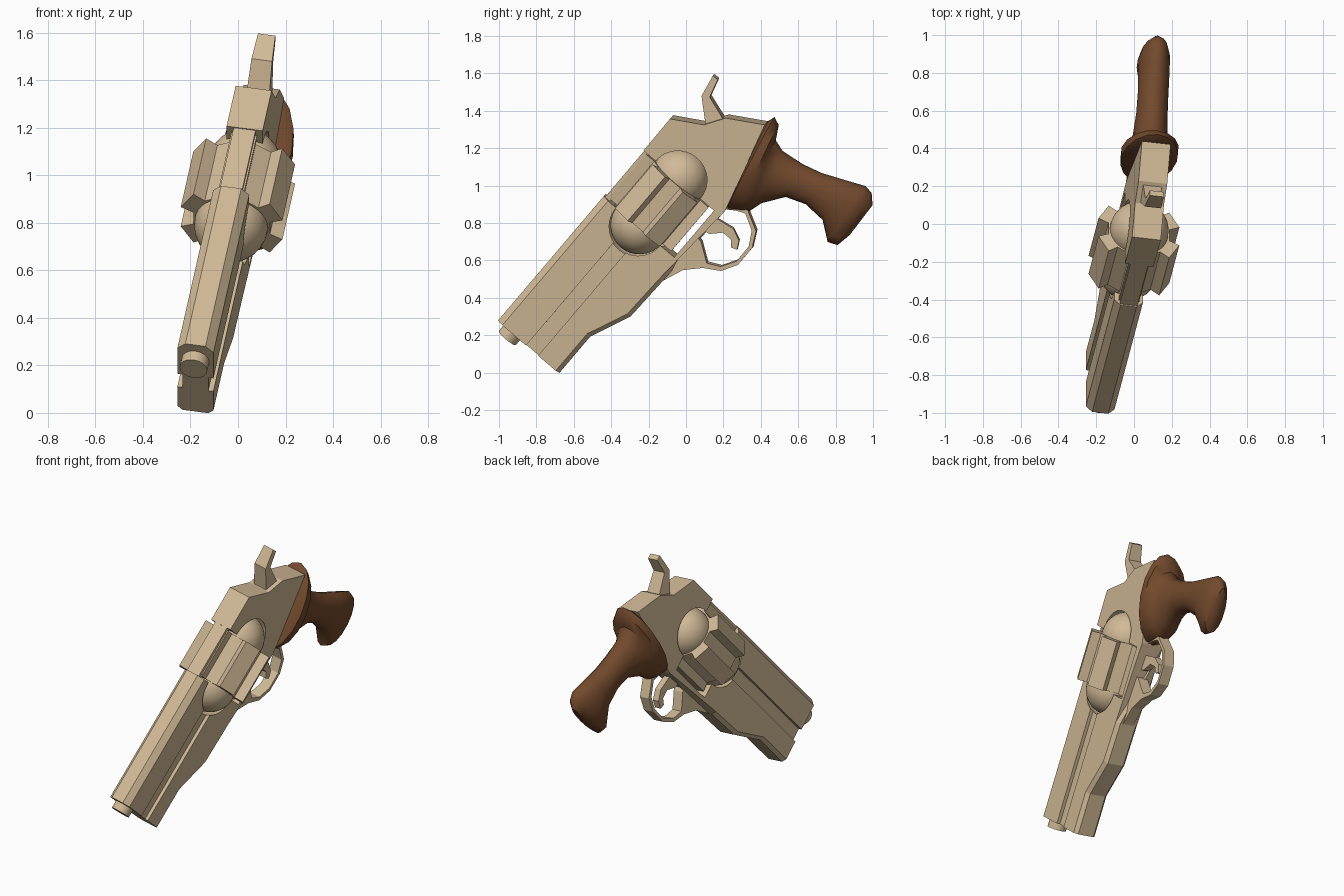
import bpy, bmesh, math
from mathutils import Matrix, Vector

if "Cube" in bpy.data.objects:
    bpy.data.objects.remove(bpy.data.objects["Cube"])

# Gun space: x = sideways, y = along the barrel towards the rear, z = up from the barrel.
POSE = Matrix(((0.985, 0.1726, 0.0, -0.105),
               (-0.112, 0.648, -0.762, 0.0),
               (-0.128, 0.762, 0.648, 0.0),
               (0, 0, 0, 1)))


def material(name, rgb):
    m = bpy.data.materials.new(name)
    m.diffuse_color = (*rgb, 1)
    m.use_nodes = True
    m.node_tree.nodes["Principled BSDF"].inputs["Base Color"].default_value = m.diffuse_color
    return m


TAN = material("tan_metal", (0.64, 0.49, 0.31))
BROWN = material("brown_wood", (0.17, 0.068, 0.026))


def finish(name, bm, mat=TAN, smooth=None):
    bmesh.ops.recalc_face_normals(bm, faces=bm.faces)
    me = bpy.data.meshes.new(name)
    bm.to_mesh(me)
    bm.free()
    me.materials.append(mat)
    me.transform(POSE)
    me.update()
    ob = bpy.data.objects.new(name, me)
    bpy.context.collection.objects.link(ob)
    if smooth:
        bpy.ops.object.select_all(action='DESELECT')
        ob.select_set(True)
        bpy.context.view_layer.objects.active = ob
        bpy.ops.object.shade_smooth_by_angle(angle=math.radians(smooth))
    return ob


def loft(bm, rings):
    rows = [[bm.verts.new(p) for p in r] for r in rings]
    n = len(rows[0])
    for a, b in zip(rows, rows[1:]):
        for i in range(n):
            bm.faces.new((a[i], a[(i + 1) % n], b[(i + 1) % n], b[i]))
    bm.faces.new(rows[0][::-1])
    bm.faces.new(rows[-1])


def prism(profile, half):
    """Side profile (y, z) extruded evenly to both sides."""
    bm = bmesh.new()
    loft(bm, [[(s * half, y, z) for y, z in profile] for s in (-1, 1)])
    return bm


def box(x0, x1, y0, y1, z0, z1):
    bm = bmesh.new()
    loft(bm, [[(x, y0, z0), (x, y1, z0), (x, y1, z1), (x, y0, z1)] for x in (x0, x1)])
    return bm


def sphere(y, z, r):
    bm = bmesh.new()
    bmesh.ops.create_uvsphere(bm, u_segments=32, v_segments=16, radius=r,
                              matrix=Matrix.Translation((0, y, z)))
    return bm


def rod(y0, y1, z, r, n):
    bm = bmesh.new()
    loft(bm, [[(r * math.cos(i * math.tau / n), y, z + r * math.sin(i * math.tau / n))
               for i in range(n)] for y in (y0, y1)])
    return bm


def cut(ob, cutter):
    cutter.hide_render = True
    mod = ob.modifiers.new("cut", 'BOOLEAN')
    mod.operation, mod.solver, mod.object = 'DIFFERENCE', 'EXACT', cutter
    bpy.context.view_layer.objects.active = ob
    bpy.ops.object.modifier_apply(modifier=mod.name)
    bpy.data.objects.remove(cutter)


HALF, AXIS, FRONT, REAR = 0.077, 0.70, 0.442, 0.77

# Barrel, underlug and frame in one profile, open at the cylinder window
bm = prism([(-.43, .946), (-.43, .515), (-.175, .515), (.046, .42), (.30, .412),
            (.807, .401), (1.295, .537), (1.187, .72), (1.084, .785), (.991, .944),
            (REAR, .942), (REAR, .447), (FRONT, .447), (FRONT, .946)], HALF)


def long_edges(test):
    return [e for e in bm.edges if abs(e.verts[0].co.x - e.verts[1].co.x) < 1e-5
            and all(test(v.co) for v in e.verts)]


top = long_edges(lambda c: c.z > .94 and c.y < .5)
low = long_edges(lambda c: c.z < .52 and c.y < .31)
bmesh.ops.bevel(bm, geom=top, offset=.034, segments=1, affect='EDGES')
low = long_edges(lambda c: c.z < .52 and c.y < .31 and abs(c.x) > .07)
bmesh.ops.bevel(bm, geom=low, offset=.022, segments=1, affect='EDGES')
frame = finish("barrel_and_frame", bm)

# Side grooves and the hollows around the cylinder domes
for s in (-1, 1):
    x0, x1 = sorted((s * .055, s * .2))
    cut(frame, finish("groove_cutter", box(x0, x1, -.5, .37, .661, .745)))
for y in (FRONT, REAR):
    cut(frame, finish("dome_cutter", sphere(y, AXIS, .174)))

# Top strap over the cylinder
finish("top_strap", box(-.047, .047, FRONT - .02, REAR + .02, .905, .938))

# Muzzle tube
finish("muzzle_tube", rod(-.478, -.40, .848, .059, 16), smooth=30)

# Fluted cylinder with six square ribs
section = []
for i in range(6):
    mid = 30 + 60 * i
    for d, r in ((-17, .168), (-14, .226), (14, .226), (17, .168)):
        a = math.radians(mid + d)
        section.append((r * math.cos(a), AXIS + r * math.sin(a)))
bm = bmesh.new()
loft(bm, [[(x, y, z) for x, z in section] for y in (FRONT + .01, REAR - .01)])
finish("fluted_cylinder", bm)

# Domes at both ends of the cylinder
for name, y in (("front_dome", FRONT), ("rear_dome", REAR)):
    finish(name, sphere(y, AXIS, .156), smooth=40)

# Trigger guard
outer = [(.30, .43), (.30, .412), (.413, .368), (.491, .294), (.541, .21), (.624, .162),
         (.742, .162), (.825, .205), (.880, .309), (.875, .37), (.865, .46)]
inner = [(.79, .44), (.835, .367), (.860, .310), (.812, .224), (.737, .182), (.636, .180),
         (.557, .227), (.524, .295), (.59, .39), (.60, .43)]
finish("trigger_guard", prism(outer + inner, .036))

# Trigger
finish("trigger", prism([(.688, .434), (.737, .41), (.754, .307), (.726, .242), (.681, .218),
                         (.669, .25), (.702, .277), (.702, .334), (.65, .385), (.64, .43)], .022))

# Hammer, narrower towards the tip
bm = prism([(1.06, .75), (1.188, .895), (1.308, .919), (1.309, .885), (1.212, .858),
            (1.16, .70)], .05)
for v in bm.verts:
    v.co.x *= .74 if v.co.y > 1.25 else .88 if v.co.z > .84 else 1
finish("hammer", bm)

# Grip: oval rings given as top point, bottom point (side view y, z) and half width
grip = [(.44, 1.345, .222, .885, .125), (.473, 1.366, .218, .872, .148),
        (.495, 1.324, .286, .864, .15), (.479, 1.243, .34, .864, .118),
        (.516, 1.185, .404, .906, .092), (.623, 1.115, .532, .939, .084),
        (.725, 1.067, .639, .901, .082), (.848, 1.03, .73, .816, .083),
        (.96, .997, .757, .698, .084), (.992, .96, .81, .682, .07),
        (.997, .896, .874, .735, .03)]


def gun(y, z):
    return Vector((0, .648 * y + .762 * z, -.762 * y + .648 * z))


rings = []
for y1, z1, y0, z0, w in grip:
    hi, lo = gun(y1, z1), gun(y0, z0)
    mid, arm = (hi + lo) / 2, (hi - lo) / 2
    rings.append([mid + arm * math.sin(a) + Vector((w * math.cos(a), 0, 0))
                  for a in (i * math.tau / 16 for i in range(16))])
bm = bmesh.new()
loft(bm, rings)
finish("grip", bm, BROWN, smooth=42)
